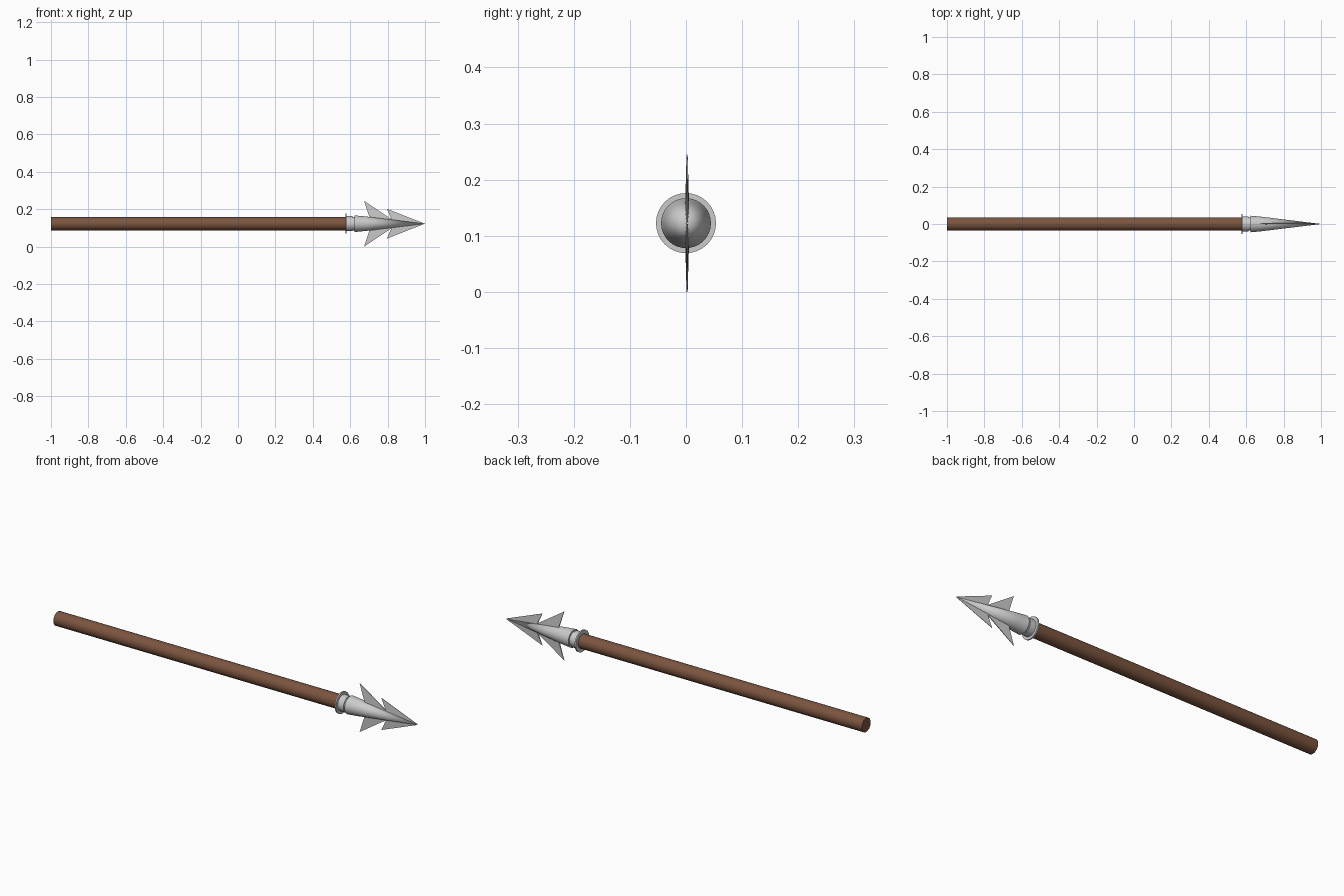
import bpy, bmesh, math

if "Cube" in bpy.data.objects:
    bpy.data.objects.remove(bpy.data.objects["Cube"])

CZ = 0.1225   # height of the spear axis
SIDES = 32


def lathe(name, profile, colour=None):
    """Revolve (x, radius) points around the spear axis."""
    bm = bmesh.new()
    rings = []
    for x, r in profile:
        if r == 0:
            rings.append([bm.verts.new((x, 0, CZ))] * SIDES)
        else:
            rings.append([bm.verts.new((x, r * math.cos(2 * math.pi * i / SIDES),
                                        CZ + r * math.sin(2 * math.pi * i / SIDES)))
                          for i in range(SIDES)])
    for a, b in zip(rings, rings[1:]):
        for i in range(SIDES):
            j = (i + 1) % SIDES
            bm.faces.new(list(dict.fromkeys((a[i], a[j], b[j], b[i]))))
    finish(name, bm, colour)


def finish(name, bm, colour=None):
    bmesh.ops.recalc_face_normals(bm, faces=bm.faces)
    mesh = bpy.data.meshes.new(name)
    bm.to_mesh(mesh)
    bm.free()
    ob = bpy.data.objects.new(name, mesh)
    bpy.context.collection.objects.link(ob)
    if colour:
        mat = bpy.data.materials.new(name + "_wood")
        mat.diffuse_color = colour
        mat.use_nodes = True
        mat.node_tree.nodes["Principled BSDF"].inputs["Base Color"].default_value = mat.diffuse_color
        mesh.materials.append(mat)
    bpy.ops.object.select_all(action='DESELECT')
    ob.select_set(True)
    bpy.context.view_layer.objects.active = ob
    bpy.ops.object.shade_smooth_by_angle(angle=math.radians(30))


def barb(name, outline, side):
    """Thin blade from (x, height above axis, half thickness) points."""
    bm = bmesh.new()
    layers = [[bm.verts.new((x, 0.002 + s * t, CZ + side * h)) for x, h, t in outline]
              for s in (-1, 1)]
    n = len(outline)
    for layer in layers:
        bm.faces.new(layer)
    for i in range(n):
        j = (i + 1) % n
        bm.faces.new((layers[0][i], layers[0][j], layers[1][j], layers[1][i]))
    finish(name, bm)


# Wooden shaft
lathe("shaft", [(-1, 0), (-1, 0.035), (0.59, 0.035), (0.59, 0)], (0.20, 0.09, 0.05, 1))

# Metal collar with thin flange
lathe("collar", [(0.574, 0), (0.574, 0.0535), (0.581, 0.0535), (0.581, 0.040),
                 (0.613, 0.040), (0.613, 0.036), (0.63, 0.036), (0.63, 0)])

# Pointed head
lathe("head", [(0.622, 0), (0.622, 0.0445), (0.68, 0.039), (1.0, 0)])

# Two pairs of swept-back barbs, mirrored above and below
rear = [(0.71, 0.015, 0.004), (0.674, 0.1225, 0.001), (0.812, 0.030, 0.002), (0.84, 0.010, 0.004)]
front = [(0.83, 0.005, 0.004), (0.795, 0.080, 0.001), (0.995, 0.0015, 0.0006)]
for label, side in (("upper", 1), ("lower", -1)):
    barb("rear_barb_" + label, rear, side)
    barb("front_barb_" + label, front, side)
